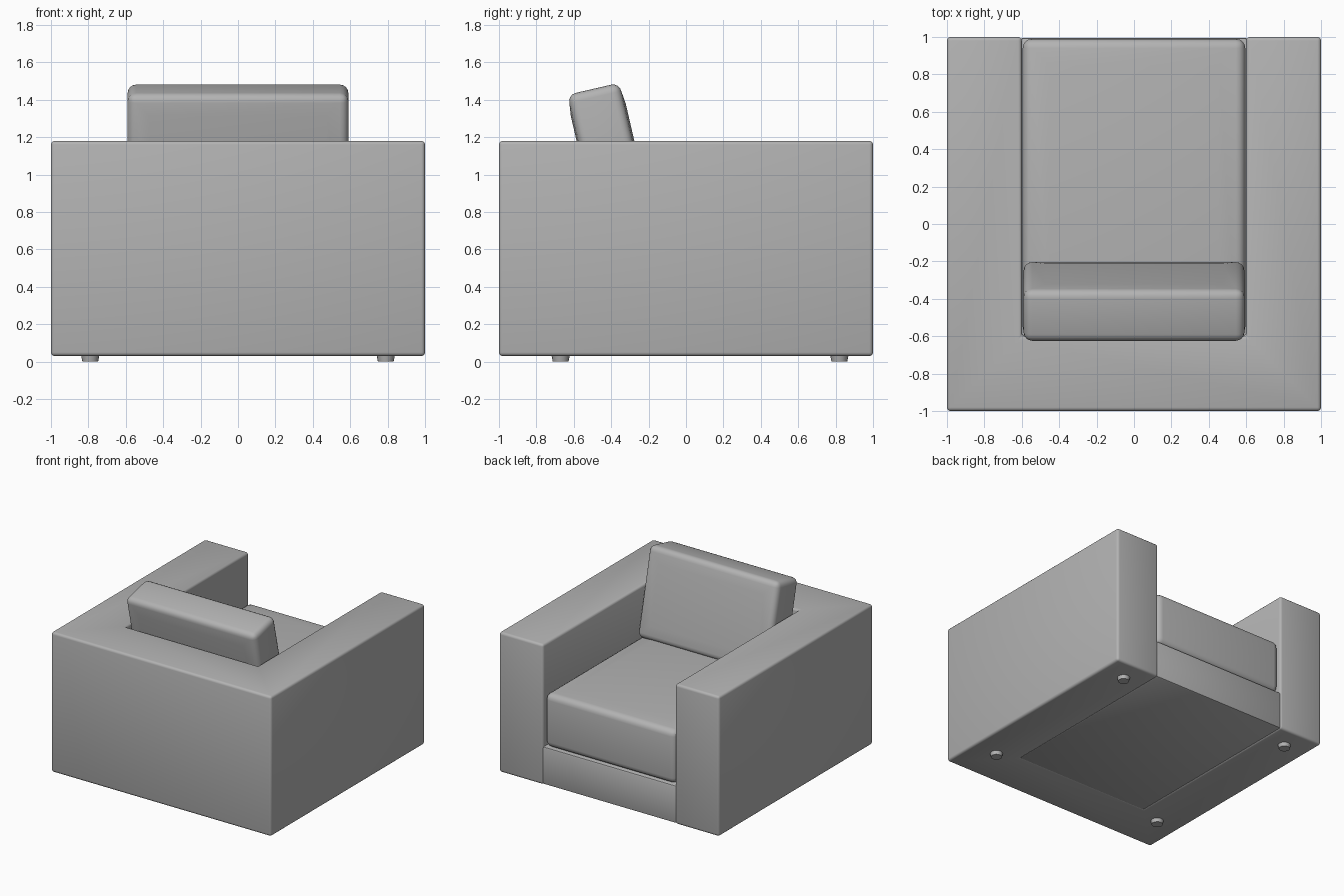
import bpy, bmesh, math
from mathutils import Vector, Matrix

cube = bpy.data.objects.get("Cube")
if cube:
    bpy.data.objects.remove(cube, do_unlink=True)


def make_material(name, rgb):
    mat = bpy.data.materials.new(name)
    mat.use_nodes = True
    mat.diffuse_color = (*rgb, 1)
    mat.node_tree.nodes["Principled BSDF"].inputs["Base Color"].default_value = (*rgb, 1)
    return mat


grey = make_material("grey upholstery", (0.45, 0.45, 0.45))


def finish(name, bm, location=(0, 0, 0), tilt=0):
    bmesh.ops.recalc_face_normals(bm, faces=bm.faces)
    mesh = bpy.data.meshes.new(name)
    bm.to_mesh(mesh)
    bm.free()
    mesh.materials.append(grey)
    obj = bpy.data.objects.new(name, mesh)
    bpy.context.collection.objects.link(obj)
    obj.location = location
    obj.rotation_euler.x = tilt
    bpy.ops.object.select_all(action="DESELECT")
    obj.select_set(True)
    bpy.context.view_layer.objects.active = obj
    bpy.ops.object.shade_smooth_by_angle(angle=math.radians(35))
    return obj


def round_edges(bm, radius, segments):
    bmesh.ops.bevel(bm, geom=list(bm.edges), offset=radius, segments=segments,
                    profile=0.5, affect="EDGES", clamp_overlap=True)


def rounded_box(size, radius, segments):
    bm = bmesh.new()
    bmesh.ops.create_cube(bm, size=1, matrix=Matrix.Diagonal((*size, 1)))
    round_edges(bm, radius, segments)
    return bm


def crown(bm, direction, border, rise):
    """Raise a padded panel on the large flat face looking along direction."""
    direction = Vector(direction)
    bm.normal_update()
    face = max((f for f in bm.faces if f.normal.dot(direction) > 0.99),
               key=lambda f: f.calc_area())
    bmesh.ops.inset_region(bm, faces=[face], thickness=border, depth=0)
    bmesh.ops.translate(bm, verts=face.verts, vec=direction * rise)


# U-shaped shell: both arms and the back in one piece
floor, top, inner = 0.03, 1.18, 0.6
outline = [(-1, -1), (1, -1), (1, 1), (inner, 1), (inner, -inner),
           (-inner, -inner), (-inner, 1), (-1, 1)]
bm = bmesh.new()
base = bm.faces.new([bm.verts.new((x, y, floor)) for x, y in outline])
walls = bmesh.ops.extrude_face_region(bm, geom=[base])
bmesh.ops.translate(bm, vec=(0, 0, top - floor),
                    verts=[v for v in walls["geom"] if isinstance(v, bmesh.types.BMVert)])
bmesh.ops.recalc_face_normals(bm, faces=bm.faces)
round_edges(bm, 0.02, 3)
finish("arms_and_back", bm)

# Seat base between the arms
finish("seat_base", rounded_box((1.22, 1.615, 0.31), 0.015, 2), (0, 0.1875, 0.187))

# Seat cushion with a padded top
bm = rounded_box((1.19, 1.59, 0.44), 0.05, 4)
crown(bm, (0, 0, 1), 0.13, 0.015)
finish("seat_cushion", bm, (0, 0.195, 0.56))

# Leaning back cushion, padded on both sides
bm = rounded_box((1.18, 0.285, 0.72), 0.045, 4)
for side in (-1, 1):
    crown(bm, (0, side, 0), 0.1, 0.008)
finish("back_cushion", bm, (0, -0.414, 1.108), math.radians(13))

# Small tapered feet
for x, side in ((-0.79, "right"), (0.79, "left")):
    for y, end in ((-0.67, "rear"), (0.82, "front")):
        bm = bmesh.new()
        bmesh.ops.create_cone(bm, cap_ends=True, segments=16, radius1=0.042,
                              radius2=0.05, depth=0.04)
        finish(f"{end}_{side}_foot", bm, (x, y, 0.02))
